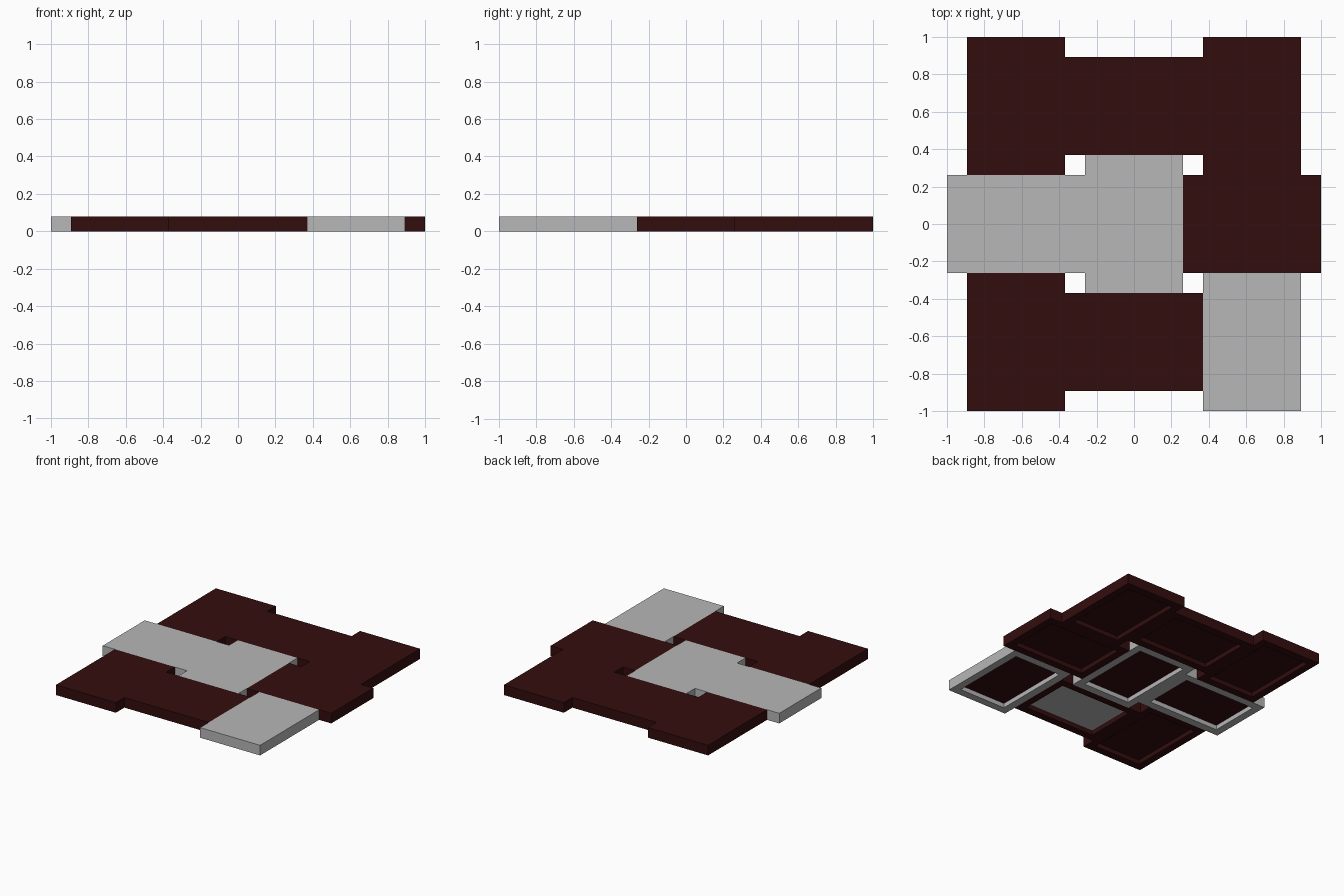
import bpy
import bmesh

cube = bpy.data.objects.get("Cube")
if cube:
    bpy.data.objects.remove(cube, do_unlink=True)

LONG, SHORT, HEIGHT = 0.7375, 0.525, 0.08
PITCH = (LONG + SHORT) / 2
RIM, RECESS = 0.06, 0.035


def make_material(name, color):
    mat = bpy.data.materials.new(name)
    mat.use_nodes = True
    mat.diffuse_color = color
    mat.node_tree.nodes["Principled BSDF"].inputs["Base Color"].default_value = color
    return mat


dark_red = make_material("dark_red", (0.034, 0.004, 0.004, 1))
light_grey = make_material("light_grey", (0.473, 0.473, 0.473, 1))


def make_tile(name, column, row, body, panel):
    """Flat block with a recessed panel framed by a rim underneath."""
    upright = (column + row) % 2 == 0
    width, depth = (SHORT, LONG) if upright else (LONG, SHORT)
    bm = bmesh.new()
    bmesh.ops.create_cube(bm, size=1)
    bmesh.ops.scale(bm, vec=(width, depth, HEIGHT), verts=bm.verts)
    bmesh.ops.translate(bm, vec=(0, 0, HEIGHT / 2), verts=bm.verts)
    bm.normal_update()
    base = next(f for f in bm.faces if f.normal.z < -0.9)

    # Rim first, then the upright walls of the recess
    bmesh.ops.inset_region(bm, faces=[base], thickness=RIM, use_even_offset=True)
    pit = bmesh.ops.extrude_discrete_faces(bm, faces=[base])["faces"][0]
    bmesh.ops.translate(bm, vec=(0, 0, RECESS), verts=pit.verts)
    pit.material_index = 1
    bmesh.ops.recalc_face_normals(bm, faces=bm.faces)

    mesh = bpy.data.meshes.new(name)
    bm.to_mesh(mesh)
    bm.free()
    mesh.materials.append(body)
    mesh.materials.append(panel)
    tile = bpy.data.objects.new(name, mesh)
    tile.location = (column * PITCH, row * PITCH, 0)
    bpy.context.collection.objects.link(tile)


# Basket weave of tiles, alternating direction
grey_tiles = {(-1, 0), (0, 0), (1, -1)}
grey_panels = {(0, -1)}
columns = {-1: "right", 0: "middle", 1: "left"}
rows = {-1: "front", 0: "centre", 1: "back"}

for row, row_name in rows.items():
    for column, column_name in columns.items():
        body = light_grey if (column, row) in grey_tiles else dark_red
        panel = light_grey if (column, row) in grey_panels else dark_red
        make_tile(f"{row_name}_{column_name}_tile", column, row, body, panel)
